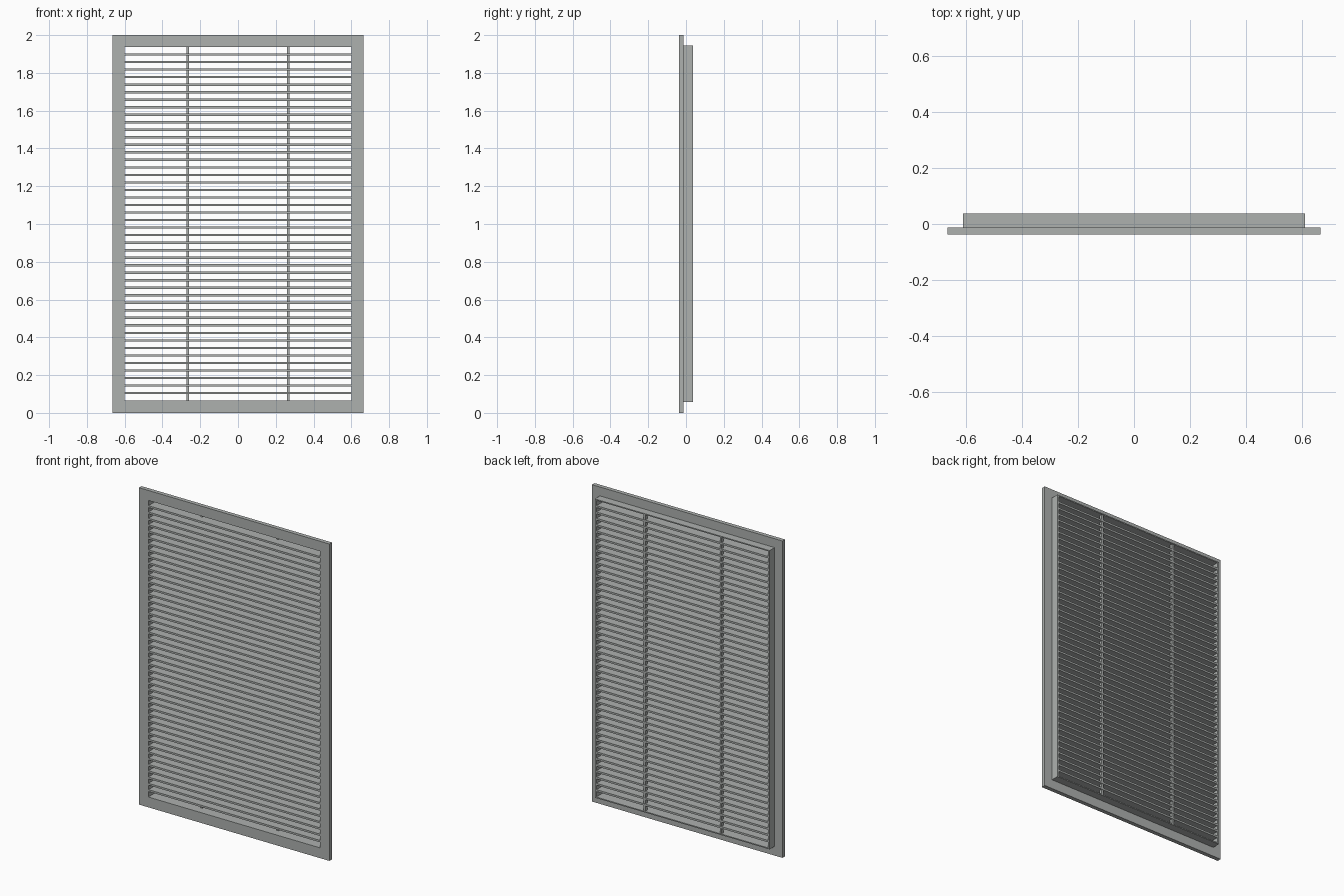
import bpy, bmesh

if "Cube" in bpy.data.objects:
    bpy.data.objects.remove(bpy.data.objects["Cube"])

# One painted metal colour for the whole grille
metal = bpy.data.materials.new("light_grey_metal")
metal.diffuse_color = (0.42, 0.44, 0.43, 1.0)
metal.use_nodes = True
metal.node_tree.nodes["Principled BSDF"].inputs["Base Color"].default_value = metal.diffuse_color

OPEN_X, OPEN_Z0, OPEN_Z1 = 0.60, 0.065, 1.937   # clear opening
Y_FRONT, Y_STEP, Y_BACK = -0.038, -0.012, 0.038  # depth planes


def finish(name, bm):
    bmesh.ops.recalc_face_normals(bm, faces=bm.faces)
    mesh = bpy.data.meshes.new(name)
    bm.to_mesh(mesh)
    bm.free()
    mesh.materials.append(metal)
    obj = bpy.data.objects.new(name, mesh)
    bpy.context.collection.objects.link(obj)
    return obj


def ring(name, half_x, z0, z1, y0, y1):
    """Rectangular frame around the opening, from y0 to y1."""
    bm = bmesh.new()

    def loop(hx, a, b, y):
        return [bm.verts.new(p) for p in ((-hx, y, a), (hx, y, a), (hx, y, b), (-hx, y, b))]

    loops = [loop(half_x, z0, z1, y0), loop(half_x, z0, z1, y1),
             loop(OPEN_X, OPEN_Z0, OPEN_Z1, y1), loop(OPEN_X, OPEN_Z0, OPEN_Z1, y0)]
    for k in range(4):
        a, b = loops[k], loops[(k + 1) % 4]
        for i in range(4):
            j = (i + 1) % 4
            bm.faces.new((a[i], a[j], b[j], b[i]))
    return finish(name, bm)


def box(name, x0, x1, y0, y1, z0, z1):
    bm = bmesh.new()
    bmesh.ops.create_cube(bm, size=1.0)
    for v in bm.verts:
        v.co = (x1 if v.co.x > 0 else x0,
                y1 if v.co.y > 0 else y0,
                z1 if v.co.z > 0 else z0)
    return finish(name, bm)


# Wide front flange and the narrower sleeve behind it
ring("front_flange", 0.665, 0.0, 2.0, Y_FRONT, Y_STEP)
ring("rear_sleeve", 0.61, 0.058, 1.944, Y_STEP, Y_BACK)

# Horizontal slats, evenly spaced across the opening
COUNT, THICK = 46, 0.012
pitch = (OPEN_Z1 - OPEN_Z0) / (COUNT + 1)
z = OPEN_Z0 + pitch
slats = box("slats", -OPEN_X - 0.002, OPEN_X + 0.002, -0.036, 0.036,
            z - THICK / 2, z + THICK / 2)
array = slats.modifiers.new("repeat", 'ARRAY')
array.count = COUNT
array.use_relative_offset = False
array.use_constant_offset = True
array.constant_offset_displace = (0, 0, pitch)

# Two upright stiffeners through the back of the slats
for side, x in (("left", -0.266), ("right", 0.266)):
    box(side + "_stiffener", x - 0.0065, x + 0.0065, 0.014, 0.034,
        OPEN_Z0 - 0.002, OPEN_Z1 + 0.002)
